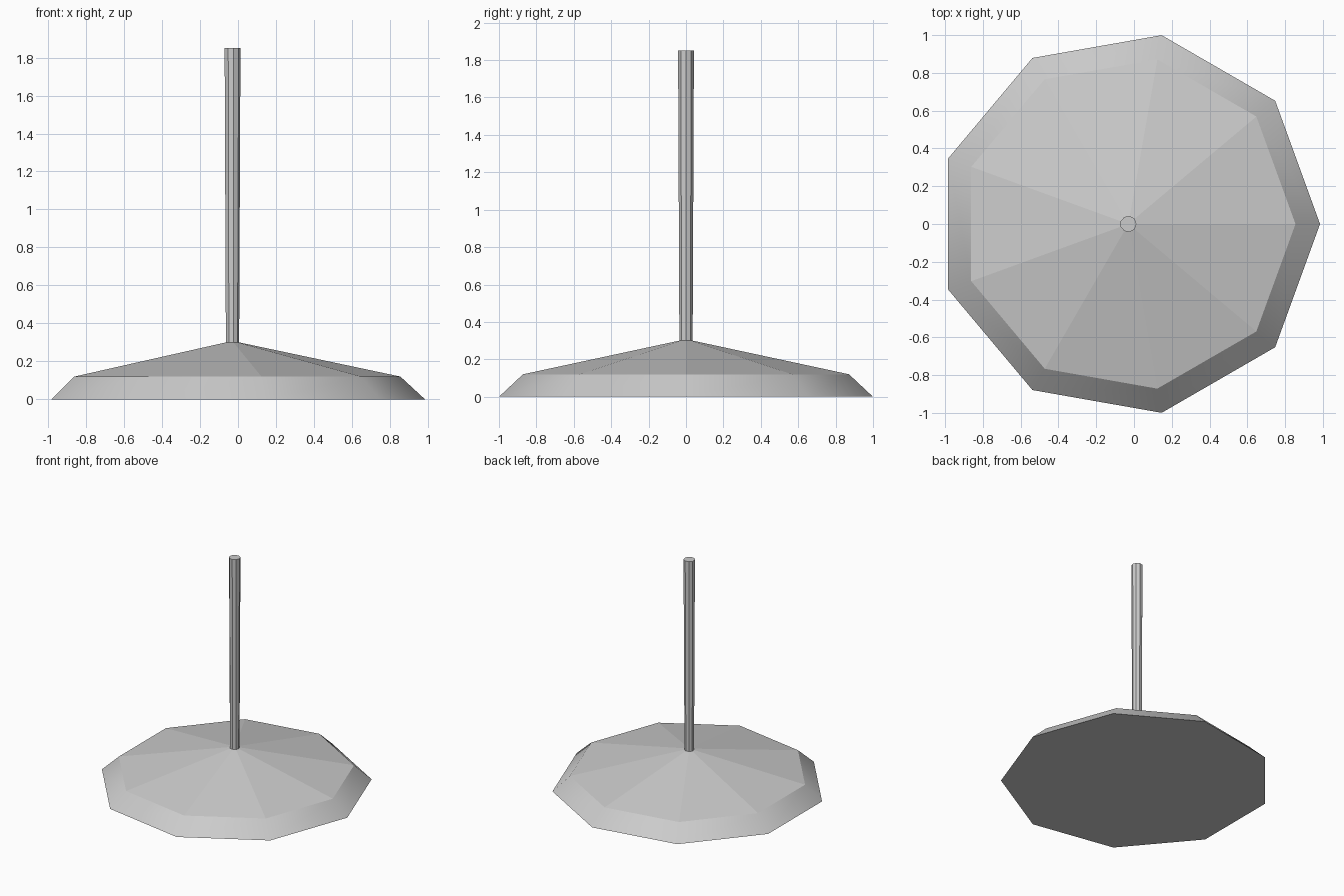
import bpy
import bmesh
import math

cube = bpy.data.objects.get("Cube")
if cube:
    bpy.data.objects.remove(cube, do_unlink=True)

SIDES = 9
CENTRE_X = -0.03

grey = bpy.data.materials.new("light_grey")
grey.use_nodes = True
colour = (0.6, 0.6, 0.6, 1)
grey.diffuse_color = colour
grey.node_tree.nodes["Principled BSDF"].inputs["Base Color"].default_value = colour


def lathe(name, profile, smooth_bands=()):
    """Stack nine-sided rings of (radius, height), cap both ends."""
    bm = bmesh.new()
    rings = []
    for radius, z in profile:
        angles = [math.tau * i / SIDES for i in range(SIDES)]
        rings.append([bm.verts.new((radius * math.cos(a), radius * math.sin(a), z))
                      for a in angles])
    bm.faces.new(rings[0][::-1])
    bm.faces.new(rings[-1])
    for band, (low, high) in enumerate(zip(rings, rings[1:])):
        for i in range(SIDES):
            j = (i + 1) % SIDES
            face = bm.faces.new((low[i], low[j], high[j], high[i]))
            face.smooth = band in smooth_bands
    # Keep the borders between bands crisp
    for edge in bm.edges:
        if abs(edge.verts[0].co.z - edge.verts[1].co.z) < 1e-5:
            edge.smooth = False
    mesh = bpy.data.meshes.new(name)
    bm.to_mesh(mesh)
    bm.free()
    mesh.materials.append(grey)
    obj = bpy.data.objects.new(name, mesh)
    obj.location.x = CENTRE_X
    bpy.context.collection.objects.link(obj)
    return obj


# Base: smooth sloping rim under a faceted shallow cone
lathe("base", [(1.015, 0), (0.885, 0.12), (0.036, 0.3)], smooth_bands=(0,))

# Pole: slightly wider at the top
lathe("pole", [(0.036, 0.295), (0.043, 1.85)])
